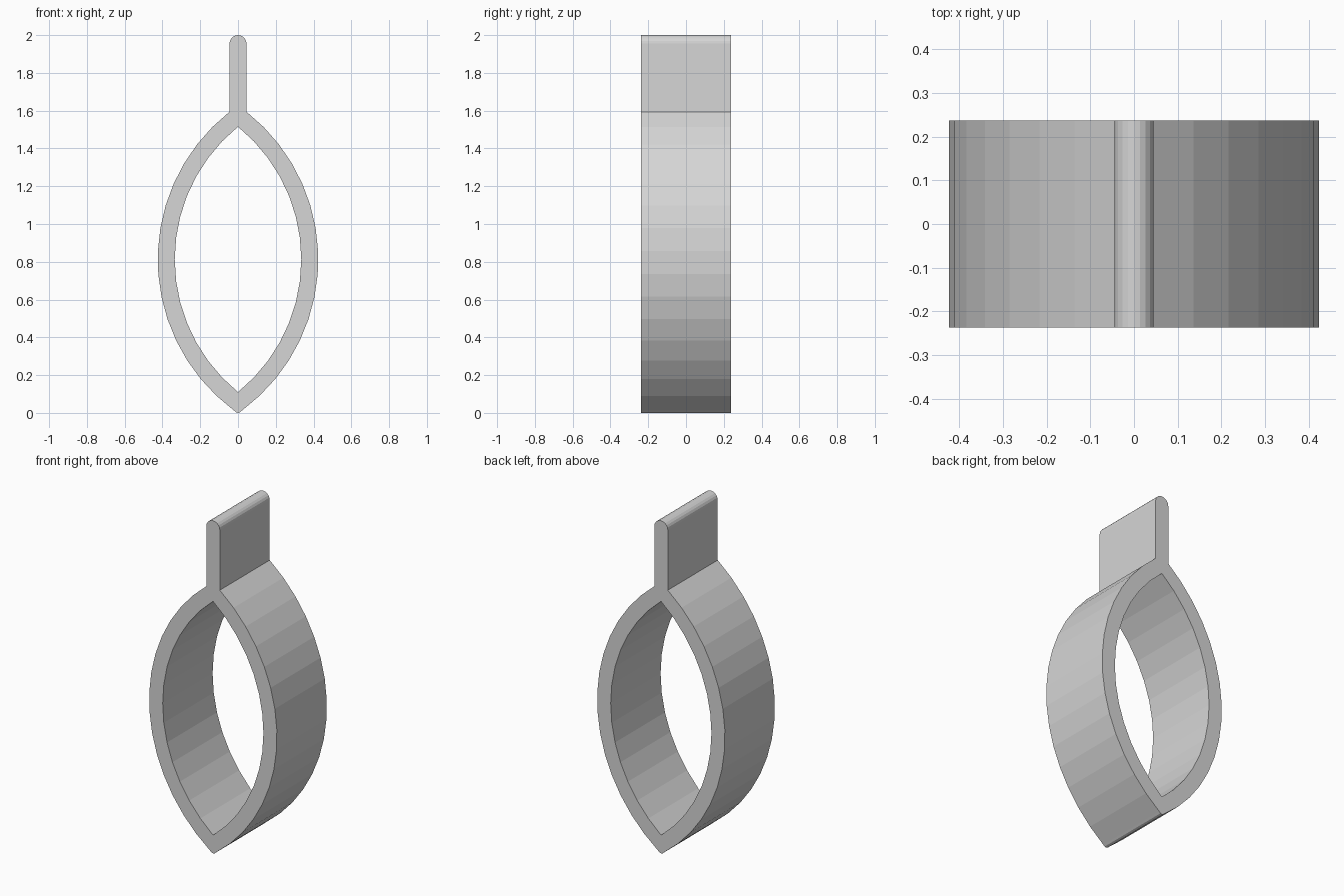
import bpy
from math import acos, cos, sin, pi

if "Cube" in bpy.data.objects:
    bpy.data.objects.remove(bpy.data.objects["Cube"])

HALF_DEPTH = 0.237
MID_Z = 0.8125      # height of the widest point
OFFSET = 0.569      # how far each side's arc centre sits past the middle
INNER_R, OUTER_R = 0.904, 0.994
STEM = 0.045        # half thickness of the tab


def arc(radius, x_low, x_high, steps):
    """Right-hand arc from the low end to the high end, given their x."""
    start = -acos((OFFSET + x_low) / radius)
    end = acos((OFFSET + x_high) / radius)
    angles = [start + (end - start) * i / steps for i in range(steps + 1)]
    return [(radius * cos(a) - OFFSET, MID_Z + radius * sin(a)) for a in angles]


def mirrored(points):
    """Close a right-hand path with its mirror image, sharing points on x = 0."""
    return points + [(-x, z) for x, z in reversed(points) if x > 0.0001]


# Outer outline: blunt bottom tip, bowed side, straight tab, rounded top
tab_top = [(STEM * cos(a), 2 - STEM + STEM * sin(a))
           for a in (pi * i / 10 for i in range(6))]
outer = mirrored([(0, 0), (0.01, 0.003)] + arc(OUTER_R, 0.02, STEM, 15) + tab_top)

# Inner outline: pointed almond opening
inner = mirrored(arc(INNER_R, 0, 0, 14))

# Extruded band with the opening cut through
curve = bpy.data.curves.new("almond_ring_with_tab", "CURVE")
curve.dimensions = "2D"
curve.fill_mode = "BOTH"
curve.extrude = HALF_DEPTH
for outline in (outer, inner):
    spline = curve.splines.new("POLY")
    spline.points.add(len(outline) - 1)
    for point, (x, z) in zip(spline.points, outline):
        point.co = (x, z, 0, 1)
    spline.use_cyclic_u = True
    spline.use_smooth = False

ring = bpy.data.objects.new("almond_ring_with_tab", curve)
bpy.context.collection.objects.link(ring)
ring.rotation_euler.x = pi / 2

# Plain grey finish
grey = bpy.data.materials.new("light_grey")
grey.use_nodes = True
colour = (0.67, 0.67, 0.67, 1)
grey.diffuse_color = colour
grey.node_tree.nodes["Principled BSDF"].inputs["Base Color"].default_value = colour
curve.materials.append(grey)

# Turn into a flat-shaded mesh
bpy.ops.object.select_all(action="DESELECT")
ring.select_set(True)
bpy.context.view_layer.objects.active = ring
bpy.ops.object.convert(target="MESH")
bpy.ops.object.transform_apply(location=False, rotation=True, scale=False)
bpy.ops.object.shade_flat()
